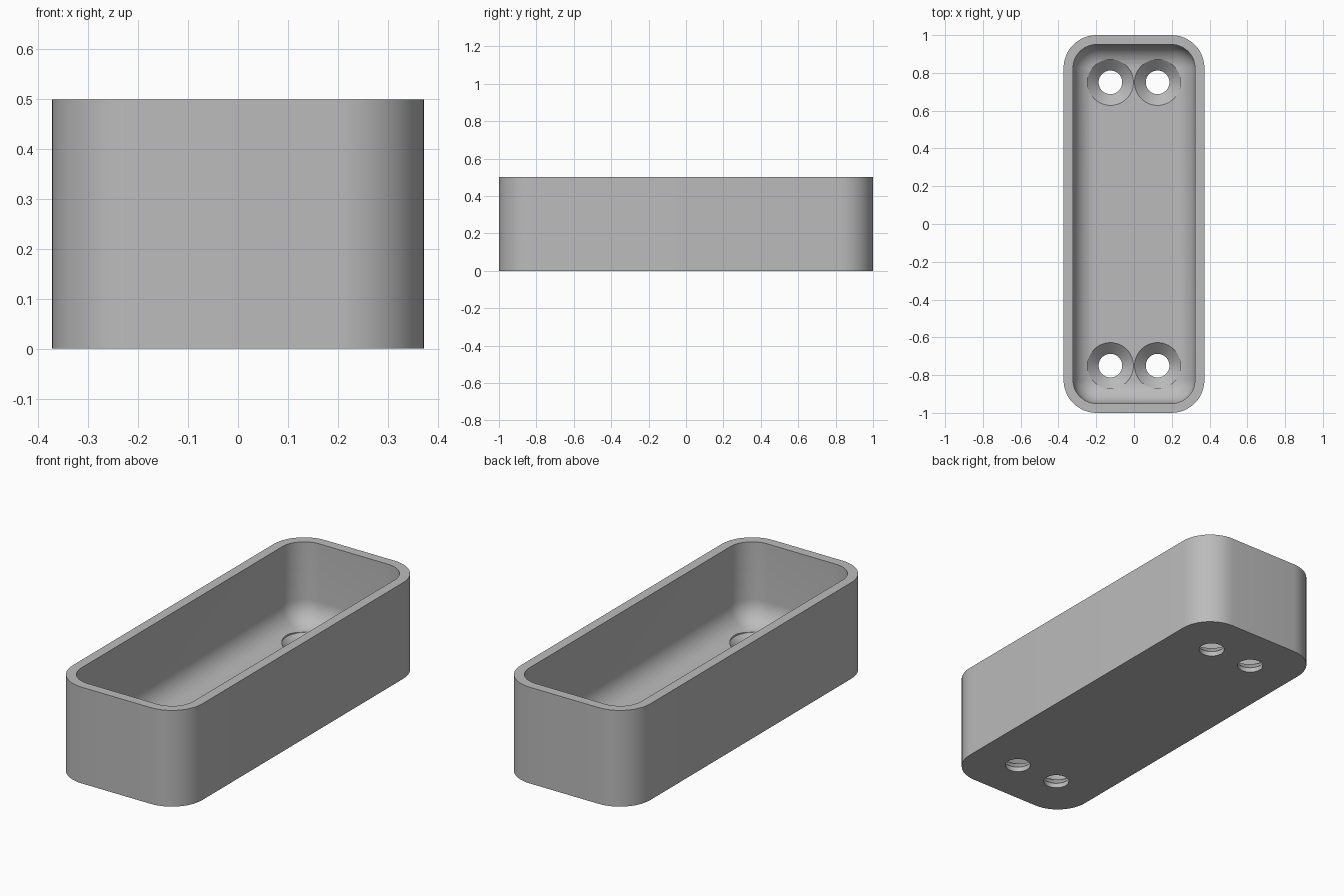
import bpy, bmesh, math

if "Cube" in bpy.data.objects:
    bpy.data.objects.remove(bpy.data.objects["Cube"], do_unlink=True)

HALF_X, HALF_Y, HEIGHT = 0.373, 1.0, 0.5
OUTER_R, WALL, FLOOR, FILLET = 0.175, 0.05, 0.08, 0.12
CORNER_STEPS, FILLET_STEPS, HOLE_SIDES = 12, 10, 64

grey = bpy.data.materials.new("plain grey")
grey.use_nodes = True
colour = (0.5, 0.5, 0.5, 1)
grey.diffuse_color = colour
grey.node_tree.nodes["Principled BSDF"].inputs["Base Color"].default_value = colour


def make_object(name, bm):
    bmesh.ops.recalc_face_normals(bm, faces=bm.faces)
    mesh = bpy.data.meshes.new(name)
    bm.to_mesh(mesh)
    bm.free()
    mesh.materials.append(grey)
    obj = bpy.data.objects.new(name, mesh)
    bpy.context.collection.objects.link(obj)
    return obj


def rounded_ring(bm, inset, z):
    """Rounded rectangle of vertices, offset inward from the outer outline."""
    r = OUTER_R - inset
    cx, cy = HALF_X - OUTER_R, HALF_Y - OUTER_R
    ring = []
    for quarter, (sx, sy) in enumerate([(1, 1), (-1, 1), (-1, -1), (1, -1)]):
        for i in range(CORNER_STEPS + 1):
            a = (quarter + i / CORNER_STEPS) * math.pi / 2
            ring.append(bm.verts.new((sx * cx + r * math.cos(a),
                                      sy * cy + r * math.sin(a), z)))
    return ring


def circle_ring(bm, x, y, r, z):
    return [bm.verts.new((x + r * math.cos(a), y + r * math.sin(a), z))
            for a in (math.tau * i / HOLE_SIDES for i in range(HOLE_SIDES))]


def skin(bm, rings):
    """Bridge successive rings and cap both ends."""
    for low, high in zip(rings, rings[1:]):
        for i in range(len(low)):
            j = (i + 1) % len(low)
            bm.faces.new((low[i], low[j], high[j], high[i]))
    bm.faces.new(rings[0])
    bm.faces.new(rings[-1])


# Tray: outer wall, rim, inner wall and filleted floor
section = [(0, 0), (0, HEIGHT), (WALL, HEIGHT)]
for i in range(FILLET_STEPS + 1):
    a = i / FILLET_STEPS * math.pi / 2
    section.append((WALL + FILLET * (1 - math.cos(a)),
                    FLOOR + FILLET * (1 - math.sin(a))))
bm = bmesh.new()
skin(bm, [rounded_ring(bm, inset, z) for inset, z in section])
tray = make_object("tray", bm)

# Countersunk screw holes in pairs at both ends
bm = bmesh.new()
hole_section = [(0.0625, -0.1), (0.0625, 0.025), (0.122, FLOOR), (0.122, 0.3)]
for x in (-0.125, 0.125):
    for y in (-0.75, 0.75):
        skin(bm, [circle_ring(bm, x, y, r, z) for r, z in hole_section])
cutter = make_object("screw_hole_cutter", bm)
cutter.hide_render = True

cut = tray.modifiers.new("screw holes", "BOOLEAN")
cut.operation = "DIFFERENCE"
cut.solver = "EXACT"
cut.object = cutter

bpy.ops.object.select_all(action="DESELECT")
tray.select_set(True)
bpy.context.view_layer.objects.active = tray
bpy.ops.object.modifier_apply(modifier=cut.name)
bpy.data.objects.remove(cutter, do_unlink=True)
bpy.ops.object.shade_smooth_by_angle(angle=math.radians(30))
